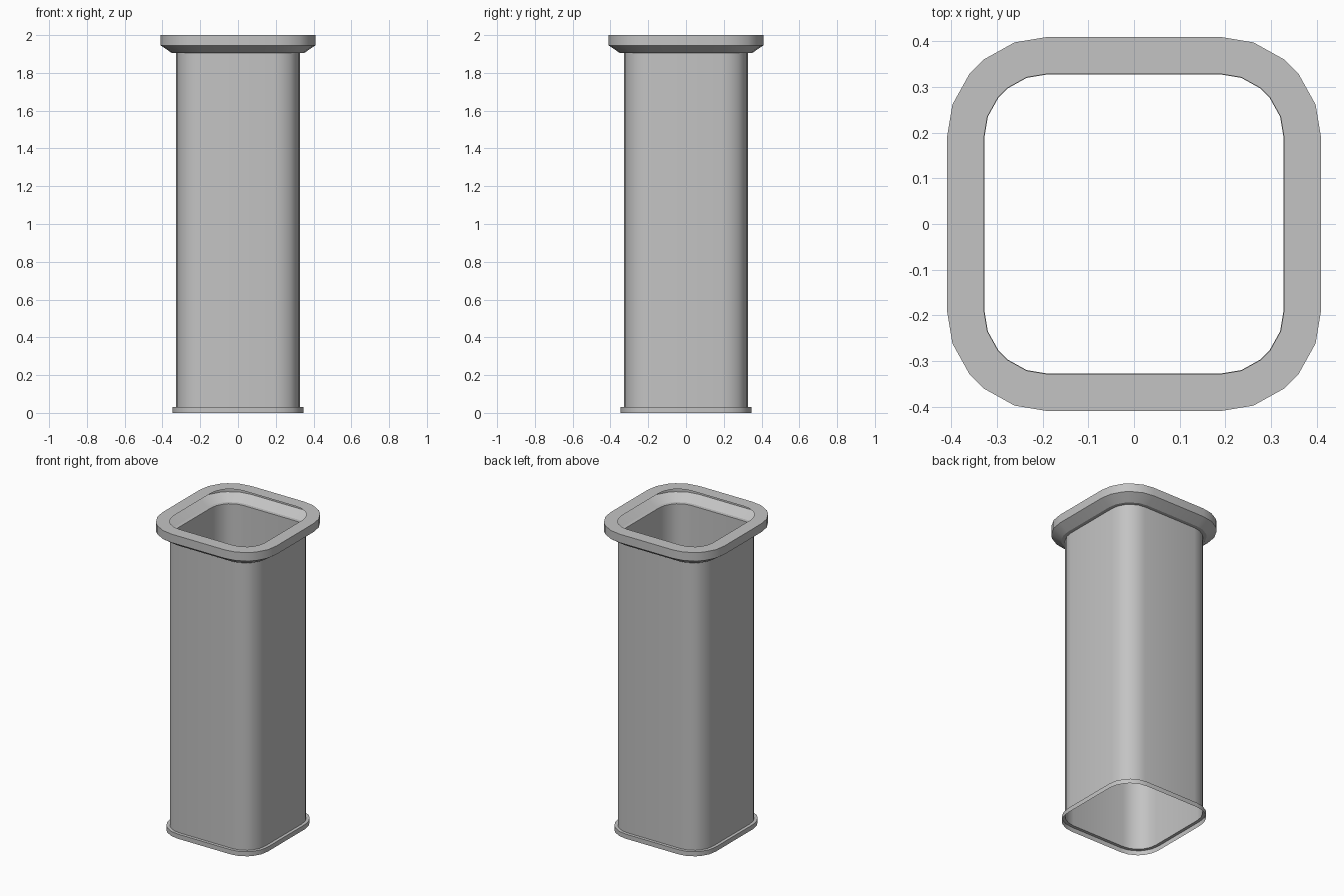
import bpy
import bmesh
from math import cos, sin, radians

if "Cube" in bpy.data.objects:
    bpy.data.objects.remove(bpy.data.objects["Cube"], do_unlink=True)

CORE = 0.19                              # half length of the straight sides
CORNER_ANGLES = (0, 19, 39, 51, 71, 90)  # facets of one rounded corner

grey = bpy.data.materials.new("plain grey")
grey.use_nodes = True
colour = (0.55, 0.55, 0.55, 1)
grey.diffuse_color = colour
grey.node_tree.nodes["Principled BSDF"].inputs["Base Color"].default_value = colour


def rounded_square(half):
    """Counter-clockwise outline of a square with rounded corners."""
    radius = half - CORE
    points = []
    for quarter in range(4):
        turn = radians(90 * quarter)
        for angle in CORNER_ANGLES:
            x = CORE + radius * cos(radians(angle))
            y = CORE + radius * sin(radians(angle))
            points.append((x * cos(turn) - y * sin(turn),
                           x * sin(turn) + y * cos(turn)))
    return points


def sheet(name, profile):
    """Thin shell through rounded squares given as (half width, height)."""
    bm = bmesh.new()
    rings = [[bm.verts.new((x, y, z)) for x, y in rounded_square(half)]
             for half, z in profile]
    for low, high in zip(rings, rings[1:]):
        for i in range(len(low)):
            j = (i + 1) % len(low)
            bm.faces.new((low[i], low[j], high[j], high[i]))
    mesh = bpy.data.meshes.new(name)
    bm.to_mesh(mesh)
    bm.free()
    mesh.materials.append(grey)
    part = bpy.data.objects.new(name, mesh)
    bpy.context.collection.objects.link(part)
    bpy.ops.object.select_all(action="DESELECT")
    part.select_set(True)
    bpy.context.view_layer.objects.active = part
    bpy.ops.object.shade_smooth_by_angle(angle=radians(30))


# Hollow lip around the open bottom
sheet("bottom_lip", [(0.347, 0), (0.347, 0.03), (0.327, 0.03)])

# Open square tube
sheet("shaft", [(0.327, 0.03), (0.327, 1.905)])

# Hollow flared collar with a flat top ring
sheet("top_collar", [(0.327, 1.905), (0.35, 1.905), (0.409, 1.945),
                     (0.409, 2), (0.328, 2)])
